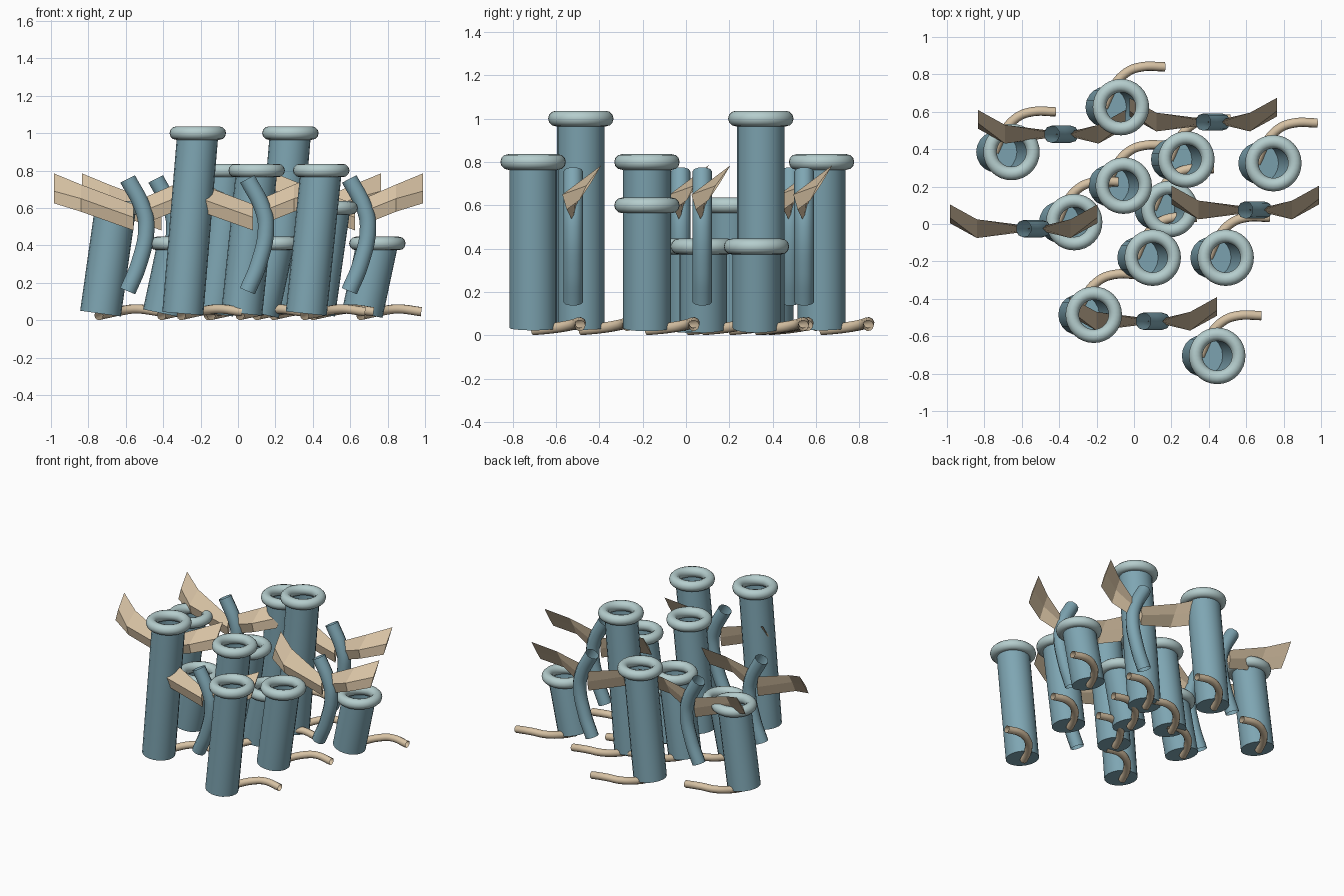
import bpy, bmesh, math
from mathutils import Vector

cube = bpy.data.objects.get("Cube")
if cube:
    bpy.data.objects.remove(cube, do_unlink=True)


def material(name, rgb):
    m = bpy.data.materials.new(name)
    m.use_nodes = True
    m.diffuse_color = (*rgb, 1)
    m.node_tree.nodes["Principled BSDF"].inputs["Base Color"].default_value = (*rgb, 1)
    return m


TEAL = material("dusty_teal", (0.21, 0.38, 0.45))
PALE = material("pale_aqua", (0.46, 0.61, 0.61))
TAN = material("warm_tan", (0.68, 0.54, 0.37))


def place(name, mesh, loc):
    ob = bpy.data.objects.new(name, mesh)
    ob.location = loc
    bpy.context.collection.objects.link(ob)
    return ob


def finish(bm, name, mat, smooth):
    me = bpy.data.meshes.new(name)
    bmesh.ops.recalc_face_normals(bm, faces=bm.faces)
    for f in bm.faces:
        f.smooth = smooth and len(f.verts) == 4
    bm.to_mesh(me)
    bm.free()
    me.materials.append(mat)
    return me


def swept_mesh(name, points, radius, mat):
    """Round tube along a smooth path, as a mesh."""
    cu = bpy.data.curves.new(name, 'CURVE')
    cu.dimensions = '3D'
    cu.bevel_depth = radius
    cu.bevel_resolution = 3
    cu.resolution_u = 5
    sp = cu.splines.new('BEZIER')
    sp.bezier_points.add(len(points) - 1)
    for bp, p in zip(sp.bezier_points, points):
        bp.co = p
        bp.handle_left_type = bp.handle_right_type = 'AUTO'
    cu.materials.append(mat)
    ob = place(name, cu, (0, 0, 0))
    bpy.context.view_layer.update()
    dg = bpy.context.evaluated_depsgraph_get()
    me = bpy.data.meshes.new_from_object(ob.evaluated_get(dg))
    bpy.data.objects.remove(ob, do_unlink=True)
    return me


def tube_mesh(height, lean=0.08, radius=0.11, sides=20):
    """Leaning tube, open at the top and closed at the bottom."""
    base, top = Vector((-lean, 0, 0.035)), Vector((0, 0, height))
    turn = Vector((0, 0, 1)).rotation_difference(top - base)
    bm = bmesh.new()
    rings = []
    for end in (base, top):
        rings.append([bm.verts.new(end + turn @ Vector((
            radius * math.cos(math.tau * i / sides),
            radius * math.sin(math.tau * i / sides), 0))) for i in range(sides)])
    low, high = rings
    for i in range(sides):
        j = (i + 1) % sides
        bm.faces.new((low[i], low[j], high[j], high[i]))
    bm.faces.new(low[::-1])
    return finish(bm, "tube", TEAL, True)


def torus_mesh(major=0.115, minor=0.036, n=32, m=12):
    bm = bmesh.new()
    grid = []
    for i in range(n):
        a = math.tau * i / n
        row = []
        for k in range(m):
            b = math.tau * k / m
            r = major + minor * math.cos(b)
            row.append(bm.verts.new((r * math.cos(a), r * math.sin(a), minor * math.sin(b))))
        grid.append(row)
    for i in range(n):
        for k in range(m):
            i2, k2 = (i + 1) % n, (k + 1) % m
            bm.faces.new((grid[i][k], grid[i2][k], grid[i2][k2], grid[i][k2]))
    return finish(bm, "rim", PALE, True)


def leaf_mesh(side, root_x, root_drop):
    """Faceted blade: upright at the stem, twisting back and up to its tip."""
    # each section: x, then (y, z) of the top, front, bottom and back corners
    sections = [
        (root_x, [(0, .66 - root_drop), (-.014, .59 - root_drop),
                  (0, .52 - root_drop), (.014, .59 - root_drop)]),
        (.25, [(.05, .725), (-.05, .65), (-.03, .58), (.01, .66)]),
        (.395, [(.13, .785), (.06, .69), (.03, .625), (.08, .70)]),
    ]
    bm = bmesh.new()
    rows = [[bm.verts.new((side * x, y, z)) for y, z in corners] for x, corners in sections]
    for a, b in zip(rows, rows[1:]):
        for i in range(4):
            j = (i + 1) % 4
            bm.faces.new((a[i], a[j], b[j], b[i]))
    bm.faces.new(rows[0])
    bm.faces.new(rows[-1][::-1])
    return finish(bm, "leaf", TAN, False)


# Shared part meshes
rim = torus_mesh()
root = swept_mesh("root", [(-.09, 0, .025), (-.045, .1, .035), (.03, .185, .05),
                           (.11, .215, .06), (.235, .215, .045)], 0.025, TAN)
stem = swept_mesh("stem", [(0, 0, .755), (.08, 0, .6), (.1, 0, .5),
                           (.06, 0, .3), (0, 0, .155)], 0.046, TEAL)
left_leaf = leaf_mesh(1, 0.1, 0)
right_leaf = leaf_mesh(-1, -0.03, 0.04)

# Leaning tubes with a flat rim and a curled root: x, y and rim height
TUBES = [(-.07, .625, .8), (-.655, .385, .6), (.28, .345, 1), (.745, .325, .41),
         (-.055, .205, .6), (-.32, .01, .41), (.19, .08, .41), (.1, -.18, .8),
         (.49, -.18, .6), (-.215, -.485, 1), (.445, -.705, .8)]
heights = {h: tube_mesh(h) for h in {t[2] for t in TUBES}}
for n, (x, y, h) in enumerate(TUBES, 1):
    place(f"tube_{n}", heights[h], (x, y, 0))
    place(f"tube_rim_{n}", rim, (x, y, h))
    place(f"root_{n}", root, (x, y, 0))

# Bent stems, each with a pair of leaves
STEMS = [(.37, .545), (-.44, .48), (.595, .075), (-.59, -.025), (.05, -.52)]
for n, (x, y) in enumerate(STEMS, 1):
    place(f"stem_{n}", stem, (x, y, 0))
    place(f"left_leaf_{n}", left_leaf, (x, y, 0))
    place(f"right_leaf_{n}", right_leaf, (x, y, 0))
